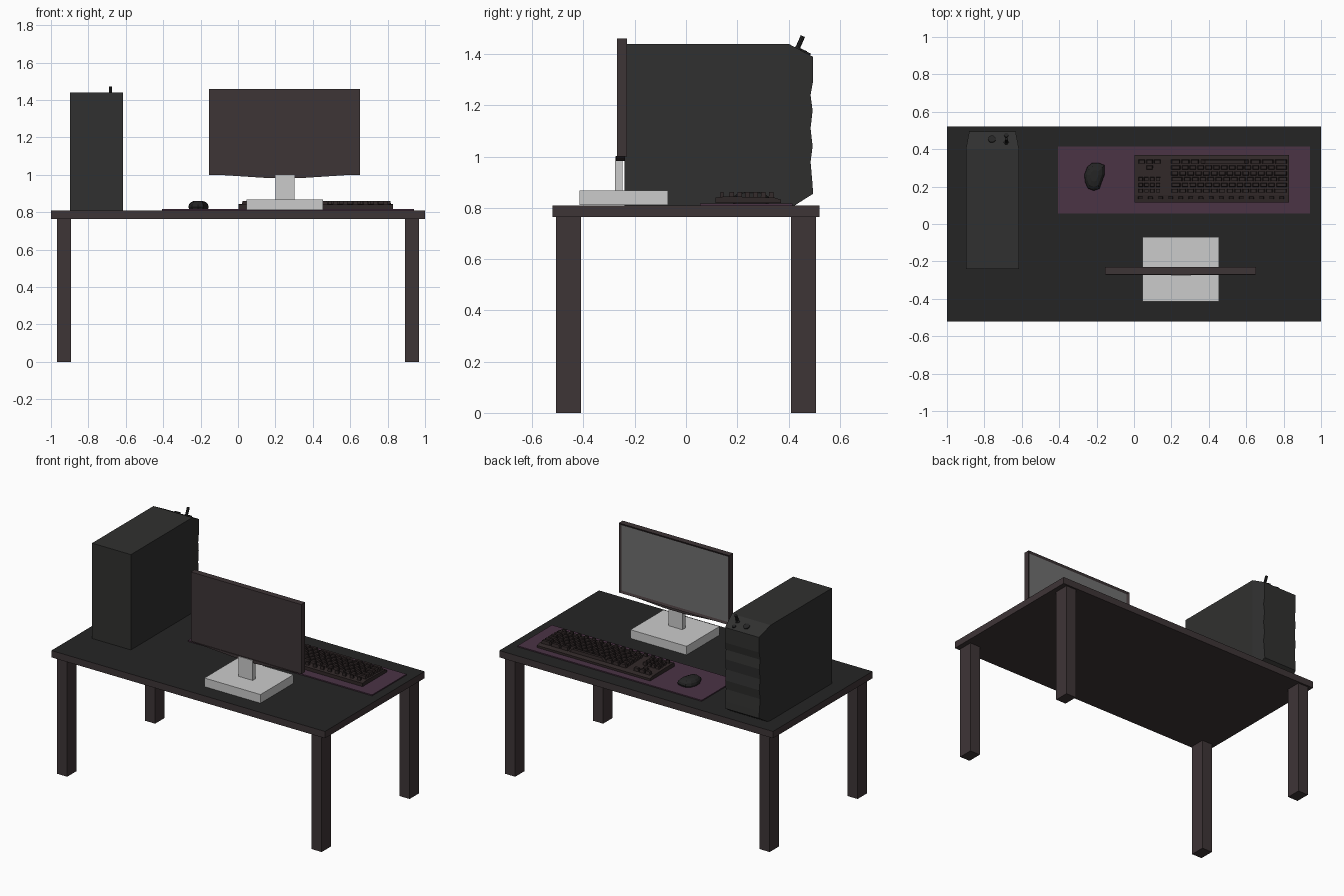
import bpy, bmesh, math
from mathutils import Matrix, Vector

if "Cube" in bpy.data.objects:
    bpy.data.objects.remove(bpy.data.objects["Cube"])


def material(name, r, g, b):
    m = bpy.data.materials.new(name)
    m.diffuse_color = (r, g, b, 1)
    m.use_nodes = True
    m.node_tree.nodes["Principled BSDF"].inputs["Base Color"].default_value = m.diffuse_color
    return m


BROWN = material("dark_brown", 0.048, 0.035, 0.037)
BLACK = material("black", 0.018, 0.018, 0.018)
CHARCOAL = material("charcoal", 0.03, 0.03, 0.029)
PURPLE = material("purple", 0.07, 0.033, 0.06)
KEYS = material("key_brown", 0.03, 0.021, 0.021)


def finish(bm, name, mat=None):
    bmesh.ops.recalc_face_normals(bm, faces=bm.faces)
    me = bpy.data.meshes.new(name)
    bm.to_mesh(me)
    bm.free()
    ob = bpy.data.objects.new(name, me)
    bpy.context.collection.objects.link(ob)
    if mat:
        me.materials.append(mat)
    return ob


def add_box(bm, x, y, z, taper=1.0):
    c = Vector(((x[0] + x[1]) / 2, (y[0] + y[1]) / 2, (z[0] + z[1]) / 2))
    for v in bmesh.ops.create_cube(bm, size=1)["verts"]:
        t = taper if v.co.z > 0 else 1
        v.co = c + Vector((v.co.x * t * (x[1] - x[0]), v.co.y * t * (y[1] - y[0]),
                           v.co.z * (z[1] - z[0])))


def box(name, x, y, z, mat=None):
    bm = bmesh.new()
    add_box(bm, x, y, z)
    return finish(bm, name, mat)


def prism(name, pts, offset, mat=None):
    """Extrude a closed outline by an offset vector."""
    bm = bmesh.new()
    f = bm.faces.new([bm.verts.new(p) for p in pts])
    r = bmesh.ops.extrude_face_region(bm, geom=[f], use_keep_orig=True)
    bmesh.ops.translate(bm, vec=offset, verts=[v for v in r["geom"] if isinstance(v, bmesh.types.BMVert)])
    return finish(bm, name, mat)


def rod(name, base, axis, radius, length, mat, sides=12):
    bm = bmesh.new()
    axis = Vector(axis).normalized()
    rot = axis.to_track_quat('Z', 'Y').to_matrix().to_4x4()
    bmesh.ops.create_cone(bm, cap_ends=True, segments=sides, radius1=radius, radius2=radius, depth=length,
                          matrix=Matrix.Translation(Vector(base) + axis * length / 2) @ rot)
    return finish(bm, name, mat)


# Desk: slab with black upper face, four legs
top = box("desk_top", (-1, 1), (-0.52, 0.52), (0.765, 0.81), BROWN)
top.data.materials.append(BLACK)
for p in top.data.polygons:
    if p.normal.z > 0.9:
        p.material_index = 1
for sx, xn in ((-1, "left"), (1, "right")):
    for sy, yn in ((-1, "front"), (1, "back")):
        box(f"{yn}_{xn}_leg", sorted((sx * 0.893, sx * 0.968)), sorted((sy * 0.41, sy * 0.508)), (0, 0.766), BROWN)

# Monitor: frame with recessed screen, lower lip, stand
bm = bmesh.new()
add_box(bm, (-0.155, 0.652), (-0.27, -0.23), (1.0, 1.46))
bm.normal_update()
face = [f for f in bm.faces if f.normal.y > 0.9]
bmesh.ops.inset_region(bm, faces=face, thickness=0.02)
bmesh.ops.translate(bm, vec=(0, -0.008, 0), verts=face[0].verts)
face[0].material_index = 1
monitor = finish(bm, "monitor", BROWN)
monitor.data.materials.append(material("screen", 0.16, 0.16, 0.16))
prism("monitor_lip", [(-0.15, -0.274, 1.003), (0.17, -0.274, 0.982), (0.33, -0.274, 0.982), (0.648, -0.274, 1.003)],
      (0, 0.036, 0), BROWN)
box("stand_neck", (0.2, 0.302), (-0.278, -0.248), (0.86, 1.0))
box("stand_base", (0.045, 0.455), (-0.415, -0.07), (0.811, 0.868))

# Desk mat
box("desk_mat", (-0.405, 0.942), (0.055, 0.415), (0.81, 0.817), PURPLE)

# Keyboard body
prism("keyboard_body", [(0.003, y, z) for y, z in
      ((0.115, 0.818), (0.115, 0.84), (0.155, 0.845), (0.345, 0.84), (0.37, 0.832), (0.37, 0.818))],
      (0.827, 0, 0), KEYS)

# Keyboard keys: staggered main block, number pad, arrows, function row
bm = bmesh.new()


def key(x0, x1, y, d=0.022):
    add_box(bm, (x0 + 0.003, x1 - 0.003), (y - d / 2, y + d / 2), (0.836, 0.861), 0.8)


for i in range(5):
    y = 0.178 + 0.031 * i
    x = 0.195
    widths = [0.045 + 0.012 * (i % 3)] + [0.042] * 12
    for w in widths:
        key(x, x + w, y)
        x += w
    key(x, 0.822, y)
for x0, x1 in ((0.195, 0.25), (0.25, 0.3), (0.3, 0.35), (0.35, 0.62), (0.62, 0.68), (0.68, 0.75), (0.75, 0.822)):
    key(x0, x1, 0.333)
for i in range(3):
    for j in range(4):
        key(0.02 + j * 0.031, 0.051 + j * 0.031, 0.178 + i * 0.031)
    key(0.02 + i * 0.042, 0.062 + i * 0.042, 0.333)
key(0.062, 0.104, 0.302)
for i in range(15):
    key(0.018 + i * 0.054, 0.05 + i * 0.054, 0.14, 0.014)
finish(bm, "keyboard_keys", KEYS)

# Mouse: lofted rings around an asymmetric outline
outline = [(-0.215, 0.178), (-0.185, 0.188), (-0.172, 0.225), (-0.157, 0.265), (-0.158, 0.315), (-0.185, 0.325),
           (-0.225, 0.326), (-0.25, 0.305), (-0.265, 0.265), (-0.262, 0.225), (-0.246, 0.19)]
cx, cy = -0.212, 0.26
bm = bmesh.new()
rings = []
for s, z in ((0.94, 0.817), (1.0, 0.828), (0.94, 0.842), (0.75, 0.854), (0.4, 0.861)):
    rings.append([bm.verts.new((cx + (x - cx) * s, cy + (y - cy) * s, z)) for x, y in outline])
n = len(outline)
for a, b in zip(rings, rings[1:]):
    for i in range(n):
        bm.faces.new((a[i], a[(i + 1) % n], b[(i + 1) % n], b[i]))
bm.faces.new(rings[0])
bm.faces.new(rings[-1])
finish(bm, "mouse", BLACK)
rod("mouse_wheel", (-0.219, 0.22, 0.846), (1, 0, 0), 0.012, 0.01, KEYS)

# Computer case: box body plus tapered front with a wavy face
CX, HW = -0.757, 0.142
box("case_body", (CX - HW, CX + HW), (-0.24, 0.4), (0.81, 1.44), CHARCOAL)
wave = [(0.495, 1.39), (0.495, 1.29), (0.486, 1.24), (0.494, 1.18), (0.486, 1.11), (0.494, 1.04),
        (0.486, 0.98), (0.493, 0.9), (0.496, 0.855), (0.425, 0.81)]
bm = bmesh.new()
cols = []
for i, (y, z) in enumerate(wave):
    zb = 1.44 if i == 0 else z
    hw = HW - 0.018 * (y - 0.4) / 0.095
    cols.append([bm.verts.new(p) for p in ((CX - HW, 0.4, zb), (CX - hw, y, z), (CX + hw, y, z), (CX + HW, 0.4, zb))])
for a, b in zip(cols, cols[1:]):
    for i in range(4):
        j = (i + 1) % 4
        bm.faces.new((a[i], a[j], b[j], b[i]))
bm.faces.new(cols[0])
bm.faces.new(cols[-1])
finish(bm, "case_front", CHARCOAL)

# Case buttons and plugged-in stick on the sloped front edge
slope = (0, 0.43, 0.9)
rod("power_button", (-0.76, 0.45, 1.408), slope, 0.02, 0.012, BLACK, 16)
rod("small_button", (-0.683, 0.472, 1.398), slope, 0.012, 0.01, BLACK)
rod("socket", (-0.683, 0.435, 1.416), slope, 0.014, 0.01, BLACK)
rod("plugged_stick", (-0.682, 0.432, 1.415), (0, 0.4, 0.92), 0.009, 0.06, BLACK, 8)
